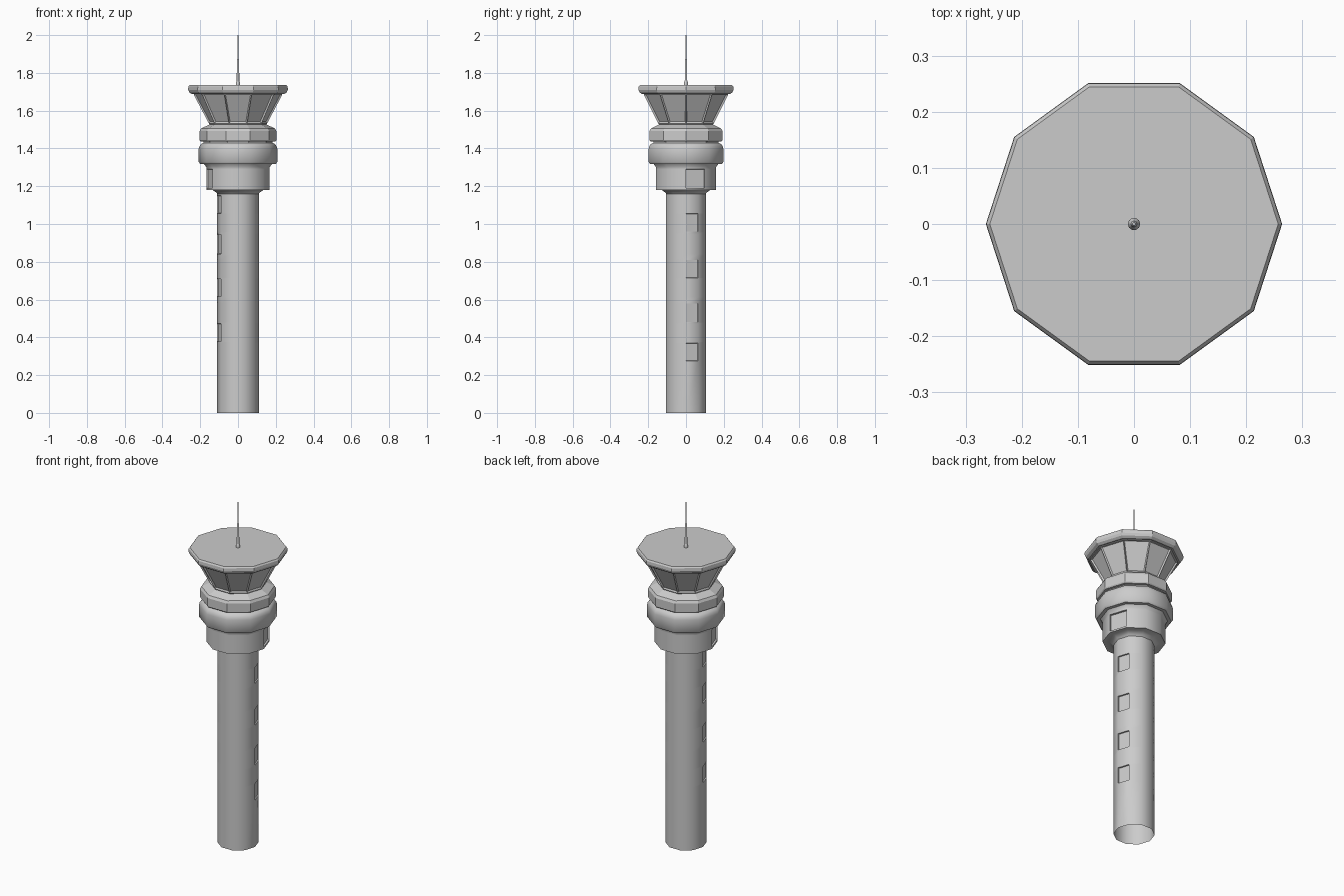
import bpy, bmesh, math

if "Cube" in bpy.data.objects:
    bpy.data.objects.remove(bpy.data.objects["Cube"])

SIDES = 10


def lathe(name, profile, sides=SIDES, smooth=True, recess=None, frame=0.002, depth=-0.007):
    """Revolve (radius, z) points around z; optionally sink facets picked by recess(angle, z)."""
    bm = bmesh.new()
    rings = []
    for r, z in profile:
        if r == 0:
            rings.append([bm.verts.new((0, 0, z))] * sides)
        else:
            rings.append([bm.verts.new((r * math.cos(2 * math.pi * i / sides),
                                        r * math.sin(2 * math.pi * i / sides), z))
                          for i in range(sides)])
    for low, high in zip(rings, rings[1:]):
        for i in range(sides):
            j = (i + 1) % sides
            loop = list(dict.fromkeys((low[i], low[j], high[j], high[i])))
            bm.faces.new(loop)
    bm.normal_update()
    if recess:
        chosen = []
        for f in bm.faces:
            c = f.calc_center_median()
            if recess(math.degrees(math.atan2(c.y, c.x)) % 360, c.z):
                chosen.append(f)
        bmesh.ops.inset_individual(bm, faces=chosen, thickness=frame, depth=depth)
    mesh = bpy.data.meshes.new(name)
    bm.to_mesh(mesh)
    bm.free()
    obj = bpy.data.objects.new(name, mesh)
    bpy.context.collection.objects.link(obj)
    if smooth:
        bpy.ops.object.select_all(action='DESELECT')
        obj.select_set(True)
        bpy.context.view_layer.objects.active = obj
        bpy.ops.object.shade_smooth_by_angle(angle=math.radians(40))
    return obj


# Shaft with staggered window recesses on two opposite facets
right_windows = [(0.275, 0.37), (0.48, 0.58), (0.715, 0.81), (0.96, 1.055)]
left_windows = [(0.377, 0.472), (0.615, 0.71), (0.842, 0.945), (1.056, 1.15)]


def shaft_window(angle, z):
    rows = right_windows if abs(angle - 18) < 2 else left_windows if abs(angle - 198) < 2 else []
    return any(a < z < b for a, b in rows)


# Window edges merged into one facet ring per height so each window is a stack of one facet
heights = sorted({0.0, 1.16} | {z for w in right_windows + left_windows for z in w})
lathe("shaft", [(0.11, z) for z in heights], recess=shaft_window)

# Flared collar with one recessed door on each of the same two facets
lathe("collar",
      [(0.11, 1.16), (0.117, 1.168), (0.135, 1.18), (0.168, 1.18), (0.168, 1.19),
       (0.168, 1.29), (0.168, 1.302), (0.18, 1.318)],
      recess=lambda a, z: 1.2 < z < 1.28 and min(abs(a - 18), abs(a - 198)) < 2,
      depth=-0.01)

# Lower gallery ring with rounded edges
lathe("lower_ring",
      [(0.18, 1.318), (0.2, 1.318), (0.208, 1.328), (0.208, 1.398), (0.204, 1.412),
       (0.195, 1.424), (0.182, 1.43)])

# Upper gallery ring and sloped deck
lathe("upper_ring",
      [(0.182, 1.43), (0.182, 1.437), (0.198, 1.437), (0.203, 1.444), (0.203, 1.492),
       (0.195, 1.506), (0.165, 1.52), (0.15, 1.527)], smooth=False)

# Control cab: outward leaning framed glass
lathe("cab_windows", [(0.15, 1.527), (0.154, 1.532), (0.234, 1.684), (0.234, 1.69)],
      smooth=False, recess=lambda a, z: 1.55 < z < 1.67, frame=0.009, depth=-0.008)

# Roof slab
lathe("roof",
      [(0, 1.687), (0.243, 1.687), (0.258, 1.697), (0.264, 1.71), (0.263, 1.727),
       (0.257, 1.735), (0, 1.735)], smooth=False)

# Antenna mast
lathe("antenna",
      [(0.011, 1.735), (0.011, 1.75), (0.007, 1.755), (0.006, 1.87), (0.003, 1.875),
       (0.003, 2.0), (0, 2.0)])
